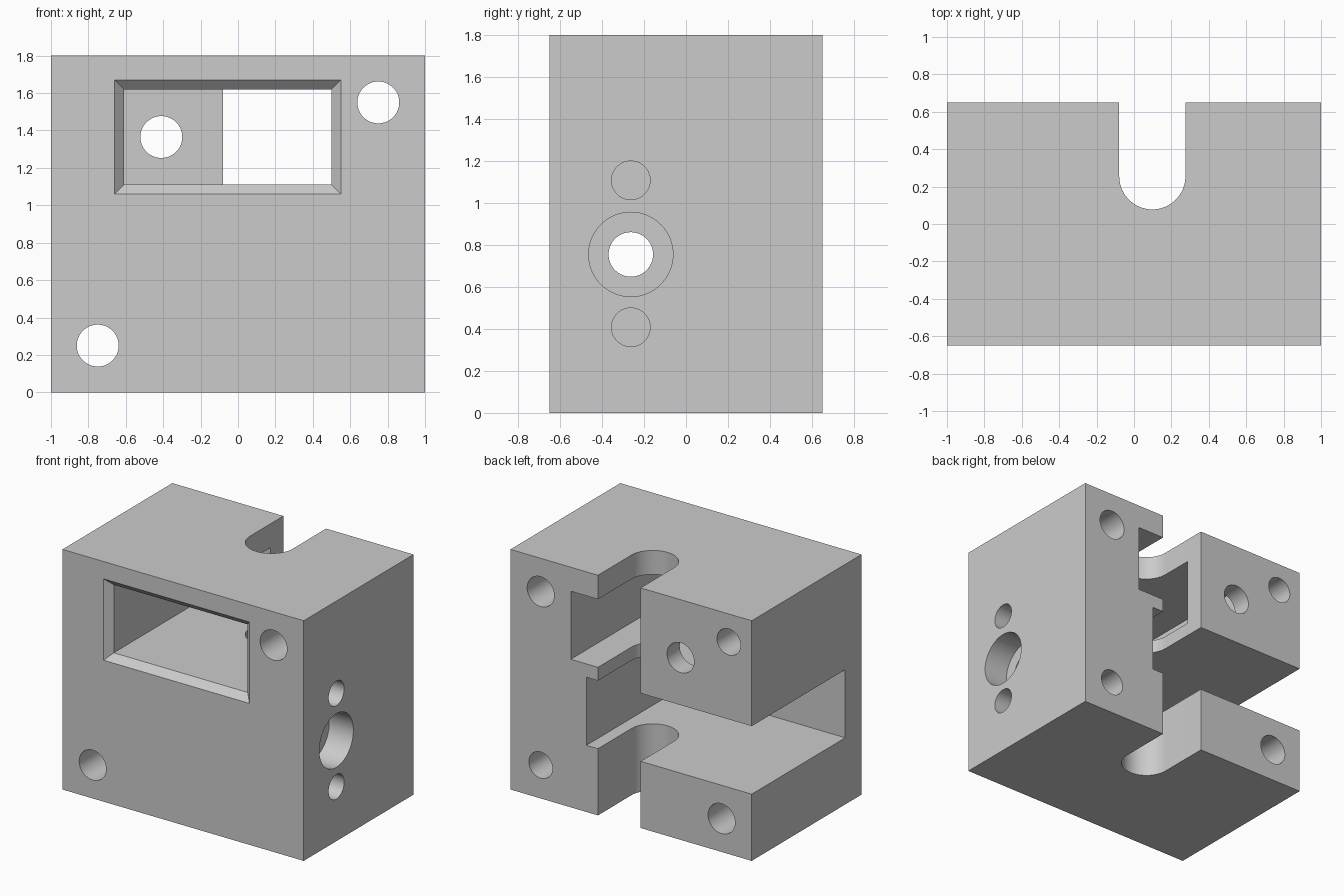
import bpy, bmesh, math
from mathutils import Matrix, Vector

if "Cube" in bpy.data.objects:
    bpy.data.objects.remove(bpy.data.objects["Cube"], do_unlink=True)

grey = bpy.data.materials.new("plain_grey")
grey.use_nodes = True
colour = (0.6, 0.6, 0.6, 1)
grey.diffuse_color = colour
grey.node_tree.nodes["Principled BSDF"].inputs["Base Color"].default_value = colour


def finish(name, bm):
    bmesh.ops.recalc_face_normals(bm, faces=bm.faces)
    mesh = bpy.data.meshes.new(name)
    bm.to_mesh(mesh)
    bm.free()
    mesh.materials.append(grey)
    ob = bpy.data.objects.new(name, mesh)
    bpy.context.collection.objects.link(ob)
    return ob


def box(name, x, y, z):
    bm = bmesh.new()
    size = Matrix.Diagonal((x[1] - x[0], y[1] - y[0], z[1] - z[0], 1))
    mid = Vector((sum(x) / 2, sum(y) / 2, sum(z) / 2))
    bmesh.ops.create_cube(bm, size=1, matrix=Matrix.Translation(mid) @ size)
    return finish(name, bm)


def prism(name, points, direction):
    """Extrude a closed outline along a direction."""
    bm = bmesh.new()
    face = bm.faces.new([bm.verts.new(p) for p in points])
    new = bmesh.ops.extrude_face_region(bm, geom=[face])["geom"]
    bmesh.ops.translate(bm, vec=direction, verts=[v for v in new if isinstance(v, bmesh.types.BMVert)])
    return finish(name, bm)


def drill(name, axis, a, z, r, start, end):
    """Round hole along x or y; a is the other horizontal coordinate."""
    ring = []
    for i in range(64):
        t = math.tau * i / 64
        u, w = a + r * math.cos(t), z + r * math.sin(t)
        ring.append((start, u, w) if axis == "x" else (u, start, w))
    length = end - start
    return prism(name, ring, (length, 0, 0) if axis == "x" else (0, length, 0))


body = box("housing_block", (-1, 1), (-0.65, 0.65), (0, 1.8))
cutters = []

# Upper cavity with its rear outlet, and the lower channel open to one side
cutters.append(box("upper_cavity", (-0.61, 0.5), (-0.8, 0.5), (1.11, 1.62)))
cutters.append(box("upper_outlet", (0, 0.5), (0.1, 0.8), (1.11, 1.62)))
cutters.append(box("lower_channel", (-1.2, 0.37), (-0.457, 0.8), (0.5, 1.01)))

# Sloped rim of the front window
bm = bmesh.new()
rings = []
for y, grow in ((-0.7, 0.1), (-0.55, -0.05)):
    x0, x1, z0, z1 = -0.61 - grow, 0.5 + grow, 1.11 - grow, 1.62 + grow
    rings.append([bm.verts.new((x, y, z)) for x, z in ((x0, z0), (x1, z0), (x1, z1), (x0, z1))])
for ring in rings:
    bm.faces.new(ring)
for i in range(4):
    j = (i + 1) % 4
    bm.faces.new((rings[0][i], rings[0][j], rings[1][j], rings[1][i]))
cutters.append(finish("window_rim", bm))

# Round-ended vertical slot in the back
r, cx, cy = 0.177, 0.098, 0.255
outline = [(cx + r, 0.8, -0.2), (cx - r, 0.8, -0.2)]
for i in range(33):
    t = math.pi + math.pi * i / 32
    outline.append((cx + r * math.cos(t), cy + r * math.sin(t), -0.2))
cutters.append(prism("back_slot", outline, (0, 0, 2.2)))

# Bolt holes through the block, blind holes in the back, cable hole in the rear wall
for name, x, z, r, start in (
    ("bolt_hole_upper", 0.75, 1.55, 0.112, -0.8),
    ("bolt_hole_lower", -0.75, 0.25, 0.112, -0.8),
    ("blind_hole_lower", 0.75, 0.25, 0.098, 0.2),
    ("blind_hole_upper", -0.81, 1.59, 0.098, 0.2),
    ("cable_hole", -0.41, 1.365, 0.112, 0.4),
):
    cutters.append(drill(name, "y", x, z, r, start, 0.8))

# Stepped shaft hole and its two screw holes in the side
for name, z, r, start in (
    ("shaft_hole", 0.755, 0.106, 0.2),
    ("shaft_recess", 0.755, 0.201, 0.8),
    ("screw_hole_upper", 1.108, 0.092, 0.6),
    ("screw_hole_lower", 0.408, 0.092, 0.6),
):
    cutters.append(drill(name, "x", -0.263, z, r, start, 1.2))

# Cut everything out of the block, then drop the cutters
bpy.context.view_layer.objects.active = body
body.select_set(True)
for c in cutters:
    c.hide_render = True
    mod = body.modifiers.new(c.name, "BOOLEAN")
    mod.operation = "DIFFERENCE"
    mod.solver = "EXACT"
    mod.object = c
    bpy.ops.object.modifier_apply(modifier=mod.name)
    bpy.data.objects.remove(c, do_unlink=True)

bpy.ops.object.shade_smooth_by_angle(angle=math.radians(30))
